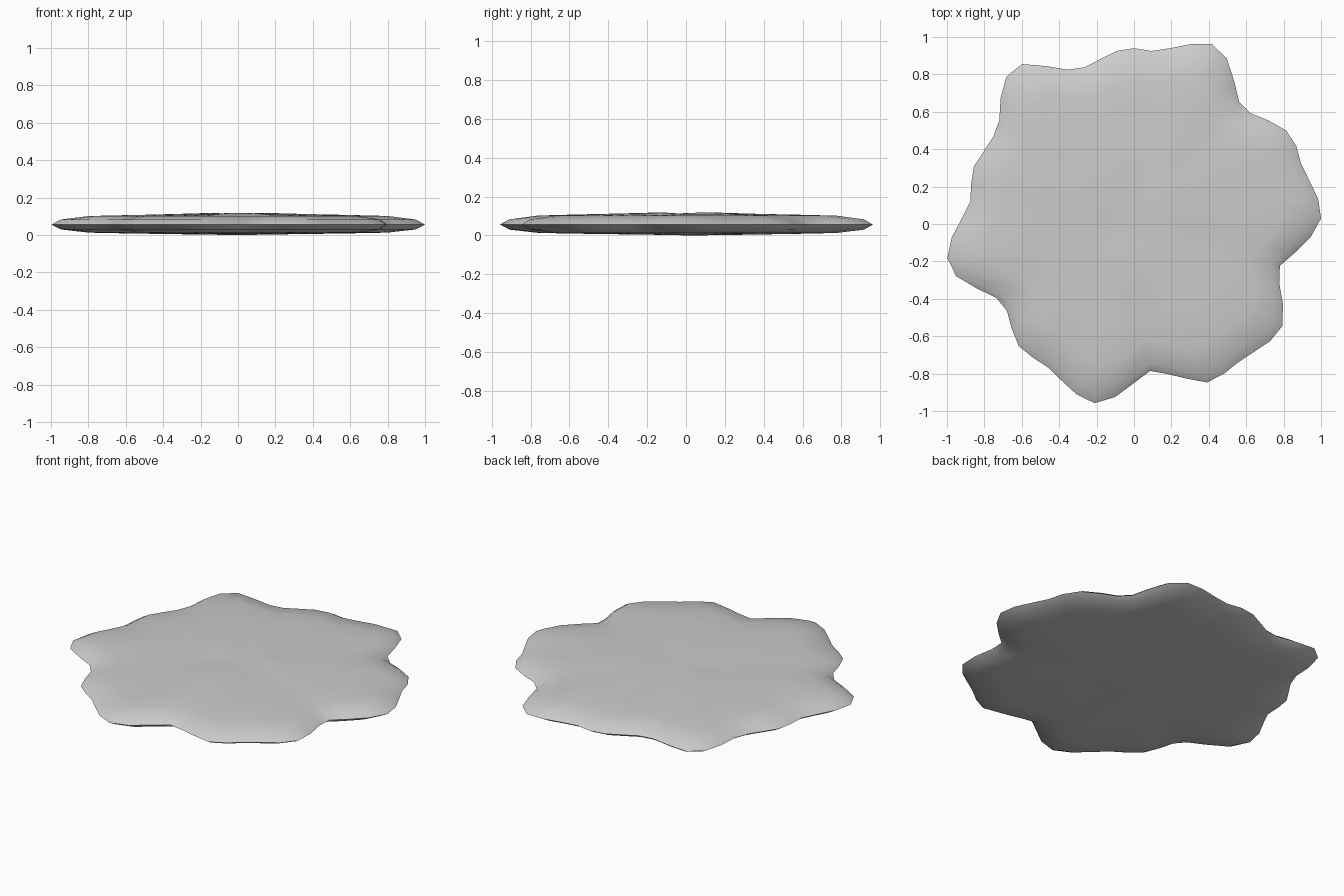
import bpy
import bmesh
from math import sin, cos, radians

# Remove the default cube only
cube = bpy.data.objects.get("Cube")
if cube:
    bpy.data.objects.remove(cube, do_unlink=True)

# Lobed outline: radius in hundredths at even angles, counter-clockwise from +x
OUTLINE = [100, 99, 96, 94, 95, 94, 89, 84, 84, 91, 99, 102, 98, 93, 90,
           91, 90, 87, 85, 87, 94, 102, 102, 96, 89, 87, 88, 90, 89, 88,
           92, 98, 102, 100, 92, 85, 84, 88, 92, 92, 92, 95, 99, 101, 96,
           88, 82, 85, 90, 96, 96, 95, 96, 98, 98, 92, 85, 82, 88, 95]
CENTRE_Y = 0.03
RIM_HEIGHT = 0.056

# Cross-section from the rim inwards: (share of radius, height)
TOP = [(0.95, 0.083), (0.8, 0.102), (0.6, 0.107), (0.4, 0.111), (0.18, 0.116)]
BOTTOM = [(0.95, 0.03), (0.8, 0.013), (0.6, 0.009), (0.4, 0.006), (0.18, 0.003)]


def add_ring(bm, share, height, ripple=0.0):
    """One copy of the outline, shrunk towards the centre and gently rippled."""
    ring = []
    for i, radius in enumerate(OUTLINE):
        angle = radians(360 / len(OUTLINE) * i)
        r = radius / 100 * share
        z = height + ripple * sin(3 * angle)
        ring.append(bm.verts.new((r * cos(angle), CENTRE_Y + r * sin(angle), z)))
    return ring


def add_shell(bm, rim, profile, centre_height, ripple):
    """Bridge rings from the rim inwards and close with a fan."""
    count = len(rim)
    outer = rim
    for share, height in profile:
        inner = add_ring(bm, share, height, ripple * (1 - share))
        for i in range(count):
            j = (i + 1) % count
            bm.faces.new((outer[i], outer[j], inner[j], inner[i]))
        outer = inner
    hub = bm.verts.new((0, CENTRE_Y, centre_height))
    for i in range(count):
        bm.faces.new((outer[i], outer[(i + 1) % count], hub))


# Plain grey material
grey = bpy.data.materials.new("light grey")
grey.use_nodes = True
colour = (0.6, 0.6, 0.6, 1)
grey.diffuse_color = colour
for node in grey.node_tree.nodes:
    if node.type == 'BSDF_PRINCIPLED':
        node.inputs["Base Color"].default_value = colour

# Flat lobed slab with thin rim
bm = bmesh.new()
rim = add_ring(bm, 1, RIM_HEIGHT)
add_shell(bm, rim, TOP, 0.109, 0.003)
add_shell(bm, rim, BOTTOM, 0.0, 0.001)
bmesh.ops.recalc_face_normals(bm, faces=bm.faces)
mesh = bpy.data.meshes.new("flat_slab")
bm.to_mesh(mesh)
bm.free()
mesh.materials.append(grey)
slab = bpy.data.objects.new("flat_slab", mesh)
bpy.context.collection.objects.link(slab)

# Smooth faces, sharp rim
bpy.ops.object.select_all(action='DESELECT')
slab.select_set(True)
bpy.context.view_layer.objects.active = slab
bpy.ops.object.shade_smooth_by_angle(angle=radians(40))
